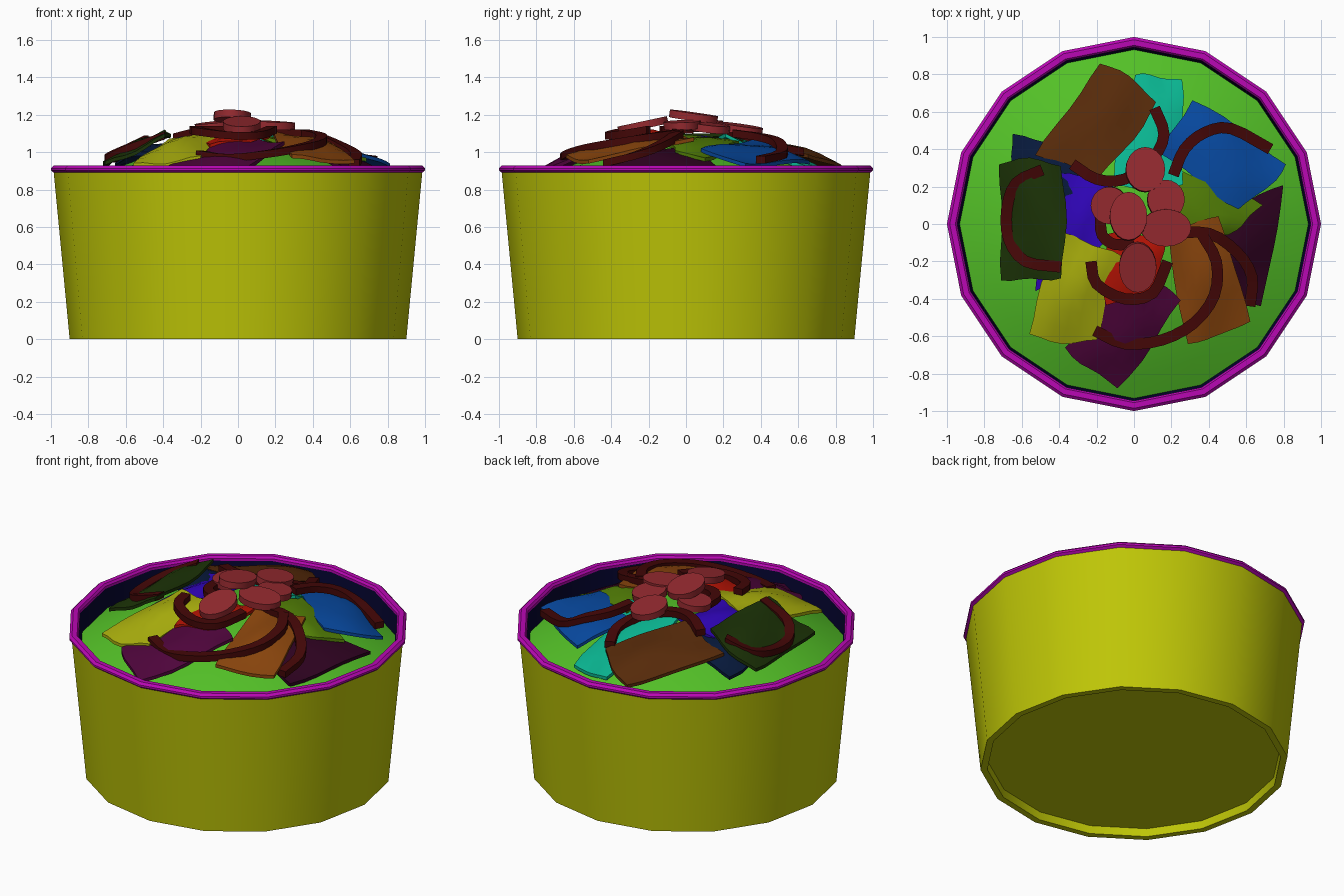
import bpy, bmesh, math, random
from mathutils import Vector

if "Cube" in bpy.data.objects:
    bpy.data.objects.remove(bpy.data.objects["Cube"])

random.seed(4)
SIDES = 16


def finish(name, bm, color, smooth=35):
    bmesh.ops.recalc_face_normals(bm, faces=bm.faces)
    me = bpy.data.meshes.new(name)
    bm.to_mesh(me)
    bm.free()
    ob = bpy.data.objects.new(name, me)
    bpy.context.collection.objects.link(ob)
    mat = bpy.data.materials.new(name + "_color")
    mat.diffuse_color = [c ** 2.2 for c in color] + [1]
    mat.use_nodes = True
    mat.node_tree.nodes["Principled BSDF"].inputs["Base Color"].default_value = mat.diffuse_color
    me.materials.append(mat)
    bpy.ops.object.select_all(action='DESELECT')
    ob.select_set(True)
    bpy.context.view_layer.objects.active = ob
    bpy.ops.object.shade_smooth_by_angle(angle=math.radians(smooth))
    return ob


def lathe(name, profile, color, closed=False):
    bm = bmesh.new()
    rings = []
    for r, z in profile:
        if r == 0:
            rings.append([bm.verts.new((0, 0, z))] * SIDES)
        else:
            rings.append([bm.verts.new((r * math.cos(2 * math.pi * i / SIDES),
                                        r * math.sin(2 * math.pi * i / SIDES), z))
                          for i in range(SIDES)])
    pairs = list(zip(rings, rings[1:])) + ([(rings[-1], rings[0])] if closed else [])
    for a, b in pairs:
        for i in range(SIDES):
            j = (i + 1) % SIDES
            bm.faces.new(list(dict.fromkeys((a[i], a[j], b[j], b[i]))))
    return finish(name, bm, color)


def leaf(name, corners, color):
    """Wavy sheet between four (x, y, z) corners, bulged in the middle."""
    bm = bmesh.new()
    a, b, c, d = map(Vector, corners)
    mid = (a + b + c + d) / 4
    n = 6
    ph = random.uniform(0, 6)
    grid = []
    for i in range(n + 1):
        row = []
        for j in range(n + 1):
            u, v = i / n, j / n
            p = a.lerp(b, u).lerp(d.lerp(c, u), v)
            bow = 0.06 * (4 * u * (1 - u) + 4 * v * (1 - v))
            p.x += (p.x - mid.x) * bow
            p.y += (p.y - mid.y) * bow
            p.z += 0.035 * math.sin(math.pi * u) * math.sin(math.pi * v)
            p.z += 0.012 * math.sin(7 * u + ph) * math.cos(5 * v + ph)
            p.x += 0.012 * math.sin(7 * v + ph)
            p.y += 0.012 * math.sin(7 * u + ph)
            row.append(bm.verts.new(p - Vector((0, 0, 0.01))))
        grid.append(row)
    for i in range(n):
        for j in range(n):
            bm.faces.new((grid[i][j], grid[i + 1][j], grid[i + 1][j + 1], grid[i][j + 1]))
    # thickness: extrude the sheet straight up
    ext = bmesh.ops.extrude_face_region(bm, geom=bm.faces[:], use_keep_orig=True)
    top = [g for g in ext["geom"] if isinstance(g, bmesh.types.BMVert)]
    bmesh.ops.translate(bm, verts=top, vec=(0, 0, 0.02))
    finish(name, bm, color)


def strip(name, pts, color, w=0.03, h=0.02):
    """Rectangular strip swept along a smoothed path."""
    P = [Vector(p) for p in pts]
    P = [2 * P[0] - P[1]] + P + [2 * P[-1] - P[-2]]
    path = []
    for k in range(1, len(P) - 2):
        for s in range(3):
            t = s / 3
            p0, p1, p2, p3 = P[k - 1:k + 3]
            path.append(0.5 * (2 * p1 + (p2 - p0) * t + (2 * p0 - 5 * p1 + 4 * p2 - p3) * t * t
                               + (3 * p1 - p0 - 3 * p2 + p3) * t ** 3))
    path.append(P[-2])
    bm = bmesh.new()
    prev = None
    for i, p in enumerate(path):
        t = path[min(i + 1, len(path) - 1)] - path[max(i - 1, 0)]
        side = Vector((-t.y, t.x, 0)).normalized() * w
        up = Vector((0, 0, h))
        ring = [bm.verts.new(q) for q in (p + side + up, p - side + up, p - side - up, p + side - up)]
        if prev:
            for k in range(4):
                bm.faces.new((prev[k], prev[(k + 1) % 4], ring[(k + 1) % 4], ring[k]))
        else:
            bm.faces.new(ring)
        prev = ring
    bm.faces.new(prev)
    finish(name, bm, color)


def slice_disc(name, loc, rx, ry, tilt, color):
    bm = bmesh.new()
    bmesh.ops.create_cone(bm, cap_ends=True, segments=20, radius1=1, radius2=1, depth=0.04)
    ob = finish(name, bm, color)
    ob.location = loc
    ob.scale = (rx, ry, 1)
    ob.rotation_euler = (math.radians(tilt[0]), math.radians(tilt[1]), 0)


# Bowl: tapered wall with foot ring, inner lining, rim and filling
lathe("bowl", [(0, 0.05), (0.855, 0.05), (0.86, 0), (0.9, 0), (0.986, 0.9)], (0.74, 0.77, 0.06))
lathe("bowl_lining", [(0, 0.1), (0.86, 0.1), (0.945, 0.9)], (0.05, 0.05, 0.2))
lathe("rim", [(0.945, 0.9), (0.955, 0.89), (0.985, 0.89), (1.0, 0.902), (1.0, 0.914),
              (0.985, 0.928), (0.955, 0.928), (0.945, 0.915)], (0.72, 0.06, 0.7), True)
lathe("filling", [(0.932, 0.78)] + [(r, 1.05 - 0.315 * r * r) for r in (0.8, 0.65, 0.48, 0.3, 0.15, 0)],
      (0.33, 0.75, 0.17))

# Leaves
leaf("navy_leaf", [(-.66, .47, .93), (-.28, .4, 1.01), (-.28, .1, 1.05), (-.6, .1, .97)], (.06, .12, .24))
leaf("teal_leaf", [(0, .79, .87), (.25, .76, .87), (.25, .2, 1.08), (-.12, .2, 1.08)], (.07, .7, .56))
leaf("lime_leaf", [(.2, .3, 1.06), (.68, .1, .96), (.5, -.06, 1), (.12, -.1, 1.08)], (.33, .5, .06))
leaf("violet_leaf", [(-.4, .26, 1.03), (-.12, .22, 1.07), (-.18, -.12, 1.07), (-.54, -.37, .93)], (.2, .05, .72))
leaf("red_leaf", [(-.15, -.06, 1.08), (.16, -.06, 1.09), (.13, -.36, 1.08), (-.16, -.44, 1.03)], (.7, .1, .05))
leaf("plum_leaf", [(.79, .2, .88), (.67, -.44, .88), (.35, -.28, 1.0), (.43, .0, 1.02)], (.2, .04, .15))
leaf("blue_leaf", [(.32, .67, .95), (.82, .32, .93), (.56, .08, 1.01), (.15, .38, 1.06)], (.06, .29, .62))
leaf("brown_leaf", [(-.17, .87, .9), (.13, .66, .98), (-.17, .27, 1.08), (-.52, .38, 1.0)], (.34, .18, .07))
leaf("dark_green_leaf", [(-.71, .33, .94), (-.38, .32, 1.11), (-.38, -.28, 1.08), (-.7, -.29, .93)], (.13, .21, .06))
leaf("yellow_leaf", [(-.38, -.06, 1.06), (-.08, -.18, 1.1), (-.21, -.63, .96), (-.57, -.6, .92)], (.66, .68, .08))
leaf("purple_leaf", [(-.02, -.27, 1.08), (.25, -.4, 1.04), (-.08, -.87, .86), (-.36, -.66, .92)], (.31, .05, .24))
leaf("orange_leaf", [(.44, .03, 1.07), (.61, -.53, .95), (.28, -.65, .97), (.18, -.1, 1.09)], (.54, .28, .08))

# Curved onion-like strips
strips = [
    [(-.49, .29, 1.07), (-.63, .22, 1.0), (-.68, .08, .97), (-.67, -.08, .97), (-.58, -.2, 1.02), (-.39, -.23, 1.09)],
    [(.21, .26, 1.1), (.27, .4, 1.08), (.38, .49, 1.05), (.52, .51, .99), (.73, .4, .96)],
    [(-.33, .32, 1.08), (-.2, .24, 1.11), (-.05, .24, 1.11), (.1, .35, 1.08), (.16, .48, 1.03), (.11, .62, 1.0)],
    [(-.23, -.2, 1.12), (-.2, -.32, 1.11), (-.05, -.4, 1.09), (.1, -.37, 1.09), (.18, -.2, 1.12)],
    [(-.21, -.57, .99), (-.05, -.64, .97), (.15, -.62, .99), (.32, -.53, 1.02), (.43, -.38, 1.05),
     (.44, -.2, 1.08), (.36, -.05, 1.1)],
    [(.2, -.05, 1.11), (.4, -.05, 1.09), (.55, -.15, 1.03), (.63, -.28, .98), (.62, -.44, .94)],
    [(-.18, .04, 1.12), (-.17, -.06, 1.12), (-.1, -.11, 1.12), (0, -.1, 1.12)],
]
for i, s in enumerate(strips):
    strip(f"onion_strip_{i + 1}", s, (.27, .06, .06))

# Round slices piled in the middle
slices = [
    ((.06, .29, 1.125), .105, .12, (-8, 4)), ((-.13, .1, 1.14), .1, .1, (3, -6)),
    ((.17, .13, 1.13), .1, .105, (-6, 5)), ((.17, -.02, 1.145), .135, .1, (2, 3)),
    ((.02, -.23, 1.145), .1, .135, (12, 0)), ((-.03, .04, 1.19), .1, .13, (-8, 2)),
]
for i, (loc, rx, ry, tilt) in enumerate(slices):
    slice_disc(f"slice_{i + 1}", loc, rx, ry, tilt, (.58, .18, .2))
